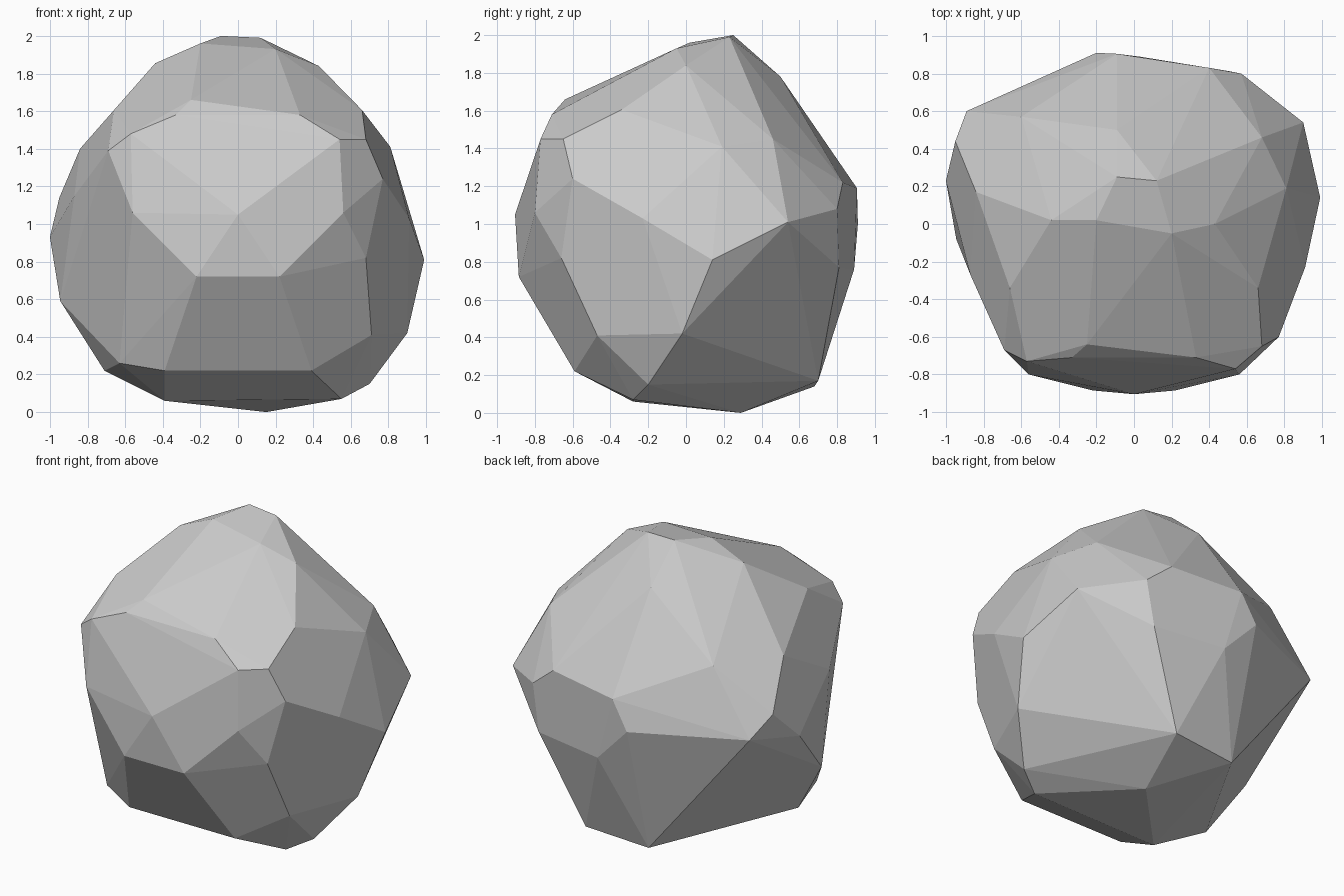
import bpy, bmesh
from mathutils import Vector

# Chipped corners of the boulder, grouped by region
CORNERS = [
    # crown
    (-.09, .25, 2), (.12, .23, 1.99), (.43, 0, 1.84), (.2, -.05, 1.93),
    (-.2, .02, 1.96), (-.44, .02, 1.855), (-.09, .5, 1.78), (-.25, -.64, 1.66),
    # front
    (-.57, -.73, 1.48), (-.69, -.67, 1.39), (.54, -.77, 1.45),
    (.68, -.65, 1.45), (.77, -.6, 1.24), (0, -.905, 1.05), (.68, -.66, .82),
    # left side
    (-.84, .17, 1.4), (-.87, -.27, 1.15), (-1, .23, .93), (-.95, .44, 1.14),
    (-.89, .6, 1.01), (-.945, -.08, .59), (-.71, -.17, .22), (-.63, -.48, .26),
    # right side
    (.81, .19, 1.41), (.68, .46, 1.45), (.91, -.23, 1.03), (.9, .54, 1.01),
    (.99, .14, .81), (.9, -.02, .42), (.71, -.47, .41),
    # back
    (-.6, .57, 1.42), (-.09, .905, 1.19), (-.2, .91, 1), (.4, .83, 1.22),
    (.57, .8, 1.08), (.52, .81, .77), (.03, .89, .76), (-.45, .63, .42),
    # underside
    (-.39, -.28, .06), (.55, -.28, .07), (.7, -.2, .15), (.15, .29, 0),
    (-.2, .68, .14), (.25, .7, .17),
]
# Front corners that repeat on both sides
PAIRS = [(.22, -.885, .72), (.39, -.59, .22), (.66, -.34, 1.605),
         (.56, -.8, 1.06), (.33, -.71, 1.58)]

# Boulder: flat-faced hull stretched over the corners
bm = bmesh.new()
for p in CORNERS:
    bm.verts.new(p)
for x, y, z in PAIRS:
    for side in (-1, 1):
        bm.verts.new((side * x, y, z))
hull = bmesh.ops.convex_hull(bm, input=bm.verts[:])
bmesh.ops.delete(bm, geom=[v for v in bm.verts if not v.link_faces], context='VERTS')
bmesh.ops.dissolve_limit(bm, angle_limit=0.05, verts=bm.verts[:], edges=bm.edges[:])
bmesh.ops.recalc_face_normals(bm, faces=bm.faces[:])

mesh = bpy.data.meshes.new("boulder")
bm.to_mesh(mesh)
bm.free()
boulder = bpy.data.objects.new("boulder", mesh)
bpy.context.collection.objects.link(boulder)
